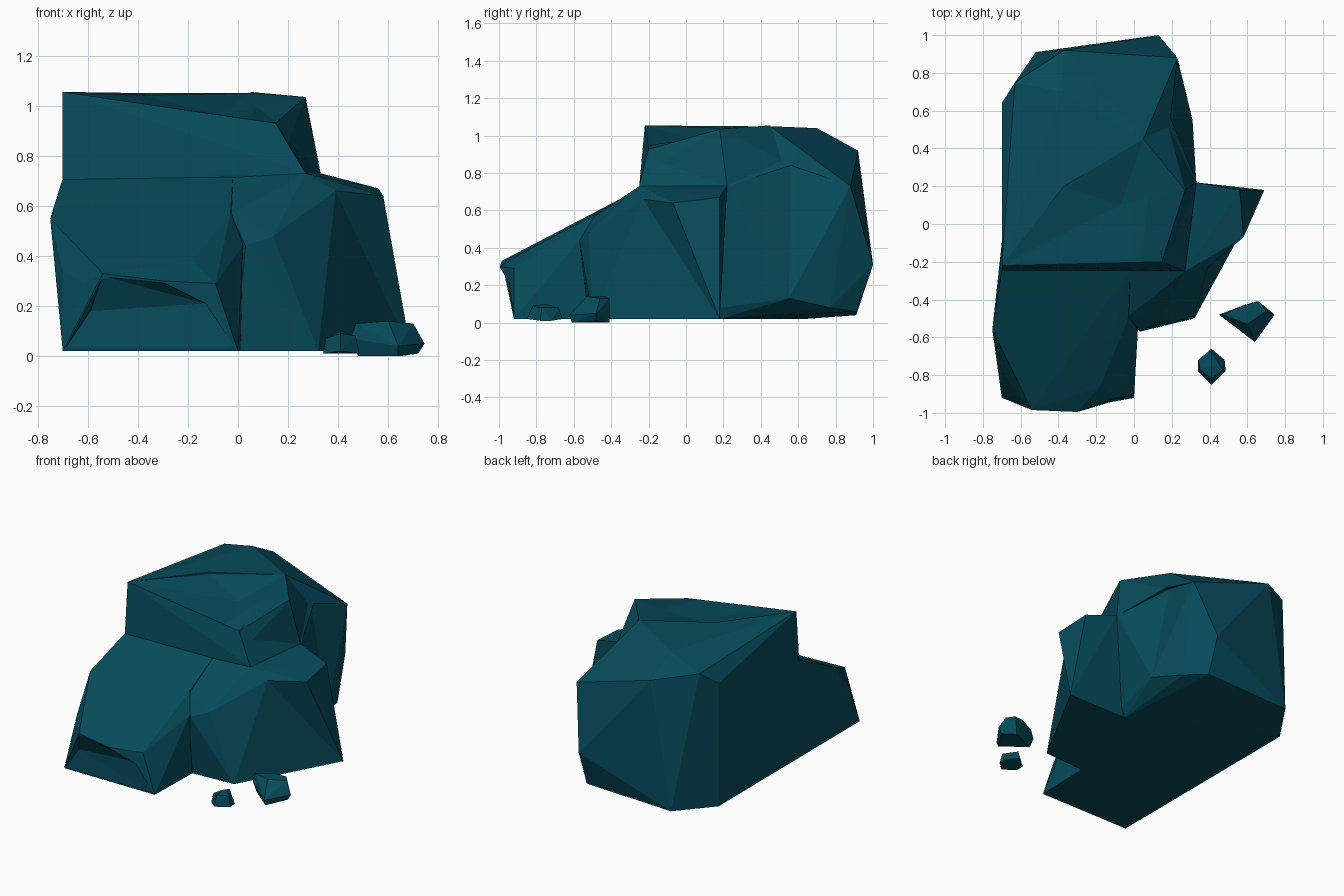
import bpy, bmesh

teal = bpy.data.materials.new("teal rock")
teal.diffuse_color = (0.002, 0.07, 0.105, 1)


def chunk(name, points):
    """Faceted stone: the convex hull of a few corner points."""
    bm = bmesh.new()
    verts = [bm.verts.new(p) for p in points]
    hull = bmesh.ops.convex_hull(bm, input=verts)
    loose = {v for v in hull["geom_interior"] + hull["geom_unused"]
             if isinstance(v, bmesh.types.BMVert)}
    bmesh.ops.delete(bm, geom=list(loose), context="VERTS")
    bmesh.ops.recalc_face_normals(bm, faces=bm.faces)
    mesh = bpy.data.meshes.new(name)
    bm.to_mesh(mesh)
    bm.free()
    mesh.materials.append(teal)
    obj = bpy.data.objects.new(name, mesh)
    bpy.context.collection.objects.link(obj)
    return obj


def combine(target, part, operation):
    """Fuse a chunk onto the target, or carve it away."""
    bpy.context.view_layer.objects.active = target
    mod = target.modifiers.new("combine", "BOOLEAN")
    mod.operation, mod.solver, mod.object = operation, "EXACT", part
    bpy.ops.object.modifier_apply(modifier=mod.name)
    bpy.data.objects.remove(part)


# Tall block at the back
boulder = chunk("boulder", [
    (-.70, -.22, 1.055), (-.70, -.25, .02), (-.70, .64, .02), (-.52, .91, .04),
    (.13, .91, .06), (.13, 1.0, .31), (.23, .77, .08), (.23, .18, .02),
    (.31, .55, .13), (.23, .88, .73), (-.37, .92, .92),
    (-.70, .64, .88), (-.63, .75, .97), (-.38, .70, 1.04), (.05, .45, 1.05),
    (.05, -.18, .95), (.15, -.20, .93), (.19, -.21, .82), (.33, .22, .73),
    (.20, -.24, .02), (.27, -.25, .73), (-.70, -.25, .71)])

# Raised knob on its right shoulder
knob = chunk("knob", [
    (.27, .18, 1.035), (.05, .45, 1.055), (-.07, .10, .965), (.15, -.19, .93),
    (.19, -.20, .82), (.33, .22, .73), (.17, .56, .84), (0, .2, .7)])

# Sloping ledge at the front, with an overhanging lip
ledge = chunk("ledge", [
    (-.70, -.24, .71), (-.02, -.24, .72), (-.60, -.41, .625), (-.75, -.56, .55),
    (-.54, -.985, .33), (-.30, -.995, .30), (-.18, -.86, .38), (-.03, -.50, .57),
    (-.09, -.92, .29), (-.70, -.92, .02), (0, -.92, .02), (-.70, -.78, .34),
    (-.62, -.91, .29), (.02, -.57, .44), (.01, -.52, .02), (-.70, -.1, .02),
    (.02, -.1, .02)])

# Buttress on the right, split along its recessed side
buttress = chunk("buttress", [
    (.33, .22, .73), (.39, -.23, .66), (.27, -.25, .73), (.14, -.52, .48),
    (.03, -.57, .44), (-.03, -.49, .57), (.32, -.50, .02), (.69, .18, .02),
    (0, .18, .02), (-.01, -.52, .02), (-.10, -.24, .715)])
shoulder = chunk("shoulder", [
    (.33, .22, .73), (.48, .19, .69), (.56, .18, .67), (.58, -.07, .64),
    (.39, -.23, .66), (.27, -.25, .73), (.69, .18, .02), (.2, .18, .02)])

# Fuse the chunks into one rock
for part in (knob, ledge, buttress, shoulder):
    combine(boulder, part, "UNION")

# Hollow in the top, dent in the right side and undercut below the lip
rim = [(-.37, .20, 1.04), (.05, .45, 1.05), (.27, .18, 1.035),
       (.05, -.25, .945), (-.70, -.22, 1.055)]
combine(boulder, chunk("hollow_cutter", rim + [(-.07, .10, .965)]
                       + [(x, y, 1.3) for x, y, z in rim]), "DIFFERENCE")
dent = [(.17, .56, .84), (.31, .55, .13), (.33, .23, .73), (.23, .88, .73)]
combine(boulder, chunk("dent_cutter", dent + [(.8, y, z) for x, y, z in dent]),
        "DIFFERENCE")
lip = [(-.59, -.915, .18), (-.13, -.92, .21), (-.54, -.987, .32),
       (-.30, -.997, .295), (-.70, -.925, .015), (0, -.925, .015)]
combine(boulder, chunk("lip_cutter", lip + [(x, -1.2, z) for x, y, z in lip]),
        "DIFFERENCE")

# Loose stones
chunk("large_stone", [
    (.48, -.48, 0), (.64, -.61, 0), (.72, -.48, .01), (.65, -.41, 0),
    (.45, -.48, .07), (.745, -.48, .05), (.64, -.625, .04), (.47, -.48, .13),
    (.58, -.43, .14), (.66, -.41, .13), (.70, -.46, .13), (.60, -.53, .14)])
chunk("small_stone", [
    (.34, -.78, .01), (.34, -.72, .01), (.41, -.66, .02), (.48, -.72, .01),
    (.485, -.78, .01), (.41, -.85, .02), (.35, -.77, .07), (.47, -.77, .08),
    (.41, -.82, .09), (.41, -.75, .10), (.41, -.68, .08)])
